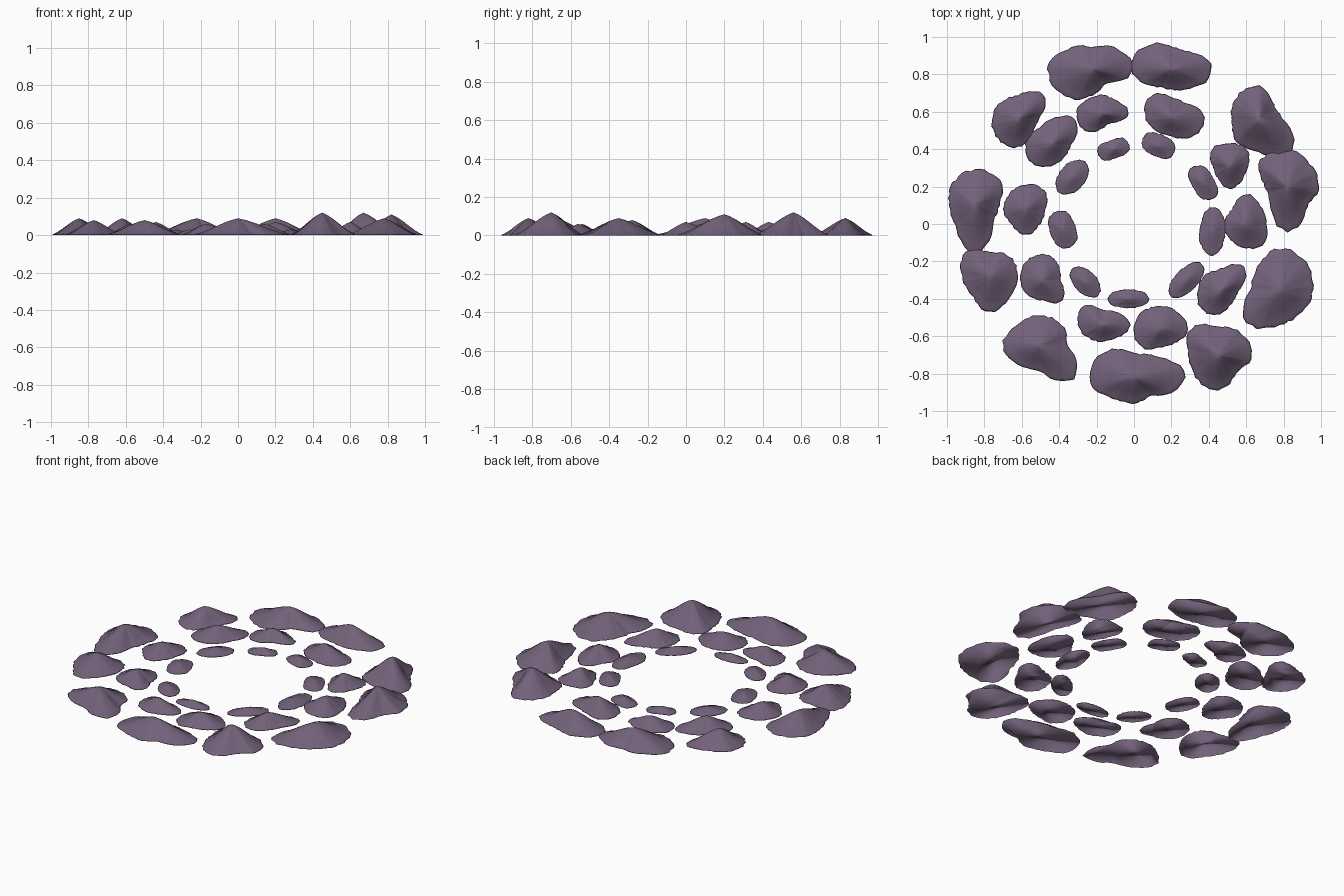
import bpy
import bmesh
import math
import random

random.seed(4)
default_cube = bpy.data.objects.get("Cube")
if default_cube:
    bpy.data.objects.remove(default_cube, do_unlink=True)

rock = bpy.data.materials.new("dusty purple rock")
rock.use_nodes = True
rock_color = (0.17, 0.12, 0.195, 1)
rock.diffuse_color = rock_color
rock.node_tree.nodes["Principled BSDF"].inputs["Base Color"].default_value = rock_color

STEPS = 6                                      # outline points between compass directions
LEVELS = [0.15, 0.3, 0.45, 0.6, 0.75, 0.88, 0.97]    # contour rings from peak to foot


def smooth_loop(reach):
    """Closed smooth curve through the reaches in each compass direction."""
    count = len(reach)
    result = []
    for i in range(count):
        before, start, end, after = (reach[(i + k) % count] for k in (-1, 0, 1, 2))
        for step in range(STEPS):
            t = step / STEPS
            slope = end - before
            bend = 2 * before - 5 * start + 4 * end - after
            twist = 3 * start - before - 3 * end + after
            result.append(start + t * (slope + t * (bend + t * twist)) / 2)
    return result


def slope_height(r):
    """Bell-like flank: rounded summit, gently flared foot."""
    bell = (1 + math.cos(math.pi * r)) / 2
    return 0.55 * (1 - r) + 0.45 * bell


def hill(name, x, y, height, reach):
    """One closed hill from its peak, height and reaches (hundredths of a unit)."""
    outline = [r / 100 * random.uniform(0.965, 1.035) for r in smooth_loop(reach)]
    count = len(outline)
    bm = bmesh.new()

    def ring(scale, z):
        points = []
        for i, radius in enumerate(outline):
            angle = math.tau * i / count
            points.append(bm.verts.new((radius * scale * math.cos(angle),
                                        radius * scale * math.sin(angle), z)))
        return points

    # flank rings, then a thin lip down to the ground
    lip = 0.003
    rings = [ring(s, lip + (height / 100 - lip) * slope_height(s)) for s in LEVELS]
    rings.append(ring(1, 0))
    summit = bm.verts.new((0, 0, height / 100))
    for i in range(count):
        j = (i + 1) % count
        bm.faces.new((summit, rings[0][i], rings[0][j]))
        for upper, lower in zip(rings, rings[1:]):
            bm.faces.new((upper[i], lower[i], lower[j], upper[j]))
    bm.faces.new(list(reversed(rings[-1])))    # flat underside
    for face in bm.faces:
        face.smooth = True

    mesh = bpy.data.meshes.new(name)
    bm.to_mesh(mesh)
    bm.free()
    mesh.materials.append(rock)
    obj = bpy.data.objects.new(name, mesh)
    obj.location = (x / 100, y / 100, 0)
    bpy.context.collection.objects.link(obj)


def oval(long, short, turn):
    """Compass reaches of a turned oval."""
    reach = []
    for k in range(8):
        a = math.tau * k / 8 - math.radians(turn)
        reach.append(long * short / math.hypot(short * math.cos(a), long * math.sin(a)))
    return reach


# peak x, peak y, height, reaches anticlockwise from east
outer_hills = [
    (-22, 83, 9, (22, 16, 12, 16, 24, 21, 14, 11)),
    (20, 83, 9, (22, 13, 12, 18, 22, 13, 11, 15)),
    (67, 56, 12, (13, 11, 18, 17, 15, 17, 18, 24)),
    (82, 20, 11, (17, 17, 20, 20, 12, 13, 24, 15)),
    (78, -35, 9, (18, 20, 22, 17, 16, 25, 19, 17)),
    (45, -70, 12, (18, 17, 15, 20, 16, 17, 19, 14)),
    (0, -82, 9, (27, 16, 13, 20, 24, 16, 14, 14)),
    (-50, -65, 8, (15, 16, 16, 17, 20, 15, 14, 25)),
    (-77, -28, 8, (15, 15, 13, 18, 15, 14, 19, 15)),
    (-85, 10, 9, (13, 19, 19, 17, 14, 15, 25, 14)),
    (-62, 56, 9, (11, 19, 13, 13, 14, 15, 15, 11)),
]
middle_hills = [
    (-17, 59, 6, (14, 10, 10, 11, 14, 13, 8, 7)),
    (20, 57, 7, (18, 11, 11, 16, 14, 11, 10, 15)),
    (51, 31, 7, (10, 13, 12, 13, 9, 9, 12, 10)),
    (60, 0, 7, (11, 12, 16, 11, 12, 12, 13, 14)),
    (46, -36, 7, (10, 18, 12, 12, 12, 14, 12, 9)),
    (14, -56, 6, (15, 13, 12, 13, 14, 14, 10, 11)),
    (-17, -54, 6, (15, 10, 8, 14, 13, 10, 9, 10)),
    (-49, -30, 6, (10, 12, 14, 13, 12, 11, 11, 15)),
    (-58, 8, 6, (11, 14, 13, 12, 12, 11, 14, 11)),
    (-44, 43, 7, (11, 18, 13, 11, 14, 15, 12, 10)),
]
# peak x, peak y, then oval half length, half width and turn
inner_mounds = [
    (-11, 40, 10, 5, 20), (13, 42, 10, 6, -25), (37, 22, 11, 6, -60),
    (42, -4, 13, 7, 85), (28, -30, 12, 6, 45), (-3, -40, 11, 5, 0),
    (-26, -31, 10, 6, -45), (-38, -3, 11, 7, -70), (-33, 25, 11, 7, 50),
]

for x, y, height, reach in outer_hills:
    hill("outer_hill", x, y, height, reach)
for x, y, height, reach in middle_hills:
    hill("middle_hill", x, y, height, reach)
for x, y, long, short, turn in inner_mounds:
    hill("inner_mound", x, y, 3, oval(long, short, turn))
